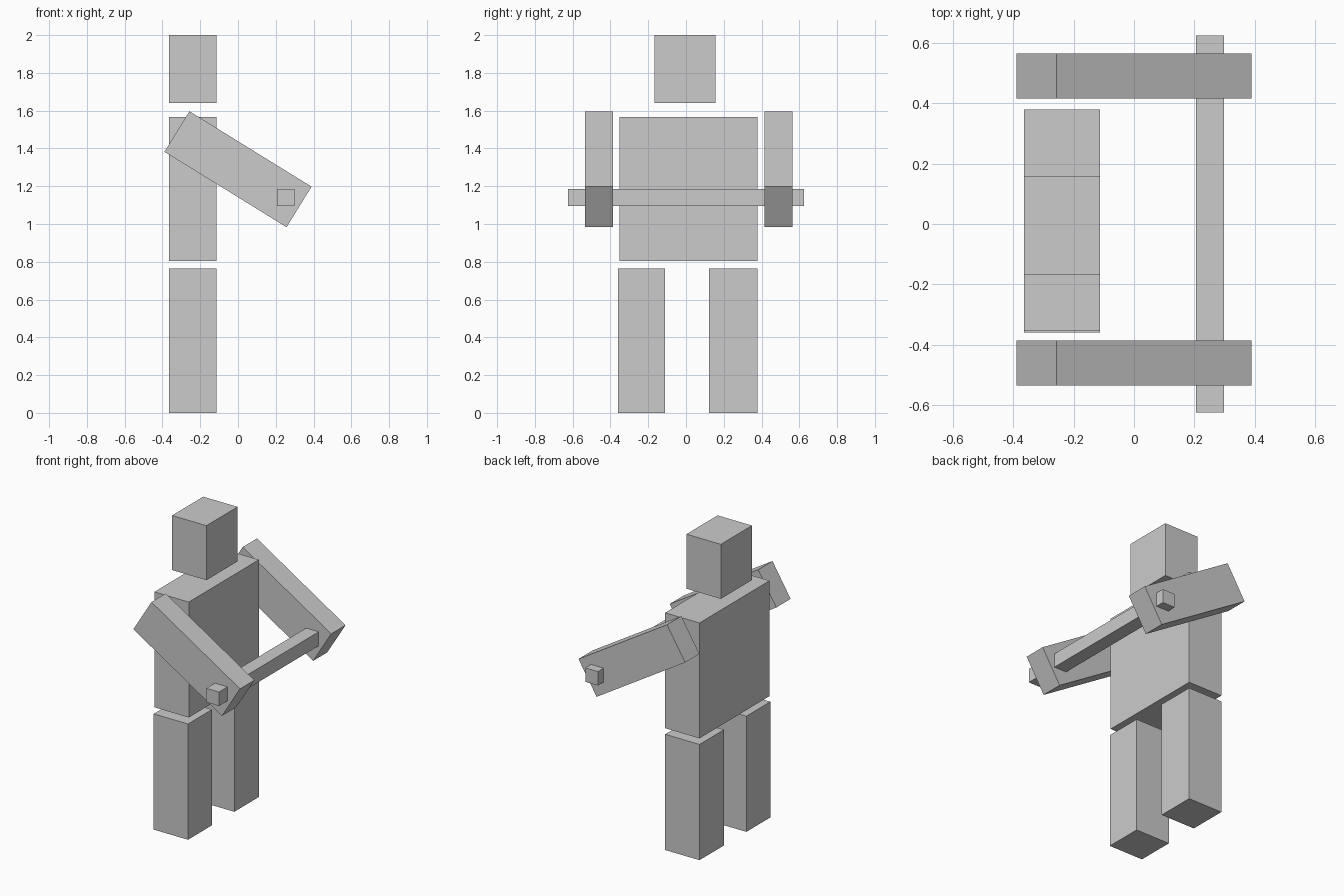
import bpy, math

if "Cube" in bpy.data.objects:
    bpy.data.objects.remove(bpy.data.objects["Cube"])


def box(name, x, y, z, tilt=0.0):
    """Box from (min, max) ranges, optionally tilted about the y axis."""
    ranges = (x, y, z)
    bpy.ops.mesh.primitive_cube_add(size=1, location=[(a + b) / 2 for a, b in ranges])
    ob = bpy.context.object
    ob.name = name
    ob.scale = [b - a for a, b in ranges]
    bpy.ops.object.transform_apply(location=False, rotation=False, scale=True)
    ob.rotation_euler.y = math.radians(tilt)
    return ob


BODY_X = (-0.364, -0.113)

# head and torso
box("head", BODY_X, (-0.168, 0.157), (1.64, 2.0))
box("torso", BODY_X, (-0.352, 0.379), (0.804, 1.566))

# legs
for side, y in (("right", (-0.36, -0.11)), ("left", (0.123, 0.379))):
    box(side + "_leg", BODY_X, y, (0.0, 0.764))

# arms reaching forward and down
for side, y in (("right", (-0.535, -0.386)), ("left", (0.416, 0.565))):
    box(side + "_arm", (-0.38, 0.38), y, (1.164, 1.416), tilt=31.7)

# bar passing through both hands
box("hand_bar", (0.206, 0.298), (-0.624, 0.624), (1.094, 1.186))
